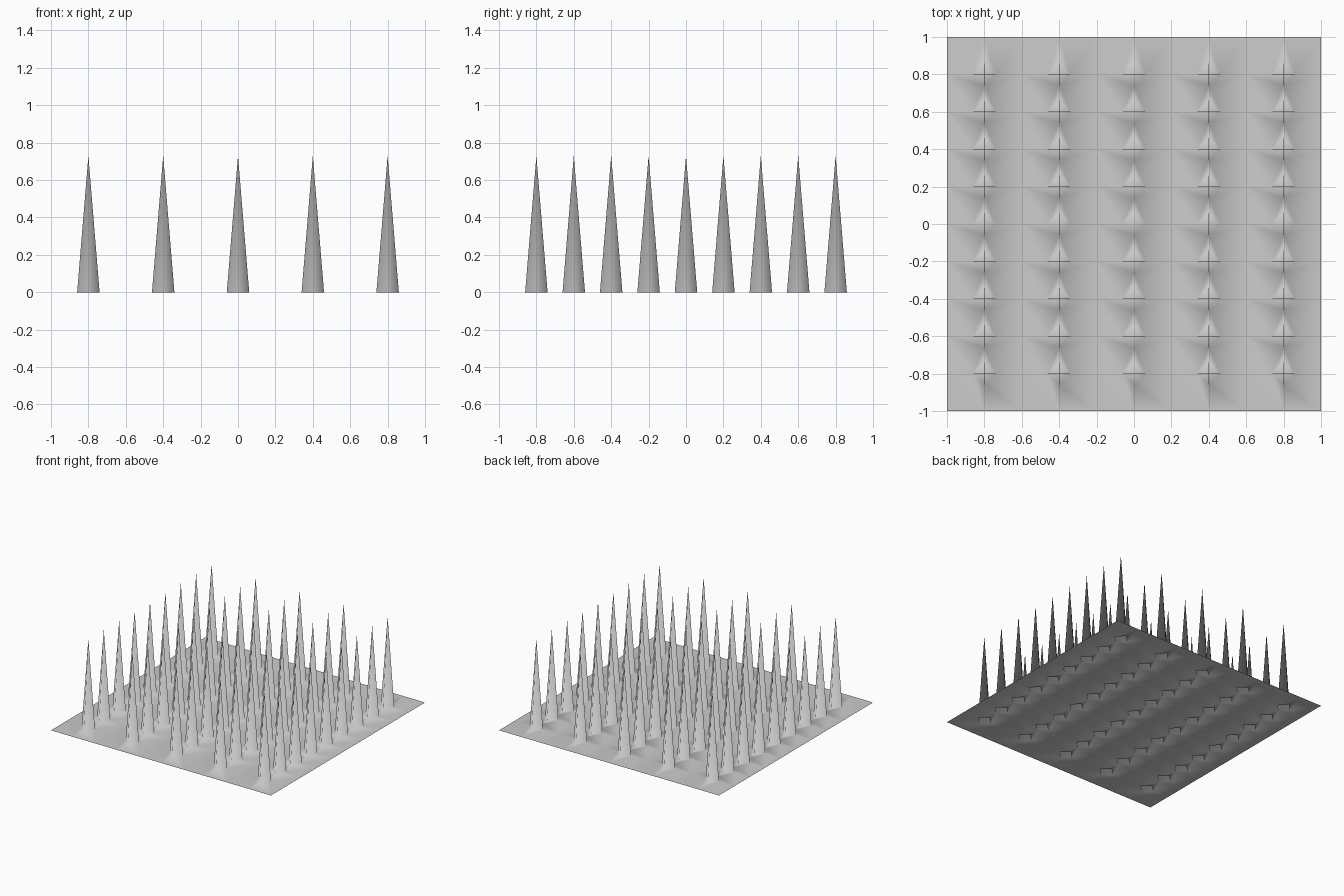
import bpy
import bmesh

cube = bpy.data.objects.get("Cube")
if cube:
    bpy.data.objects.remove(cube, do_unlink=True)

SPIKE_RADIUS = 0.06
SPIKE_HEIGHT = 0.73

# Light grey material
grey = bpy.data.materials.new("light_grey")
grey.use_nodes = True
color = (0.6, 0.6, 0.6, 1)
grey.diffuse_color = color
grey.node_tree.nodes["Principled BSDF"].inputs["Base Color"].default_value = color

# Thin sheet, ten squares each way
bm = bmesh.new()
bmesh.ops.create_grid(bm, x_segments=10, y_segments=10, size=1)

# Cut a diamond around each spike position: five columns, nine rows
columns = {-4, -2, 0, 2, 4}
roots = [v for v in bm.verts
         if round(v.co.x * 5) in columns and abs(v.co.y) < 0.9]
bmesh.ops.bevel(bm, geom=roots, offset=SPIKE_RADIUS, offset_type='OFFSET',
                segments=1, profile=0.5, affect='VERTICES')

# Raise each diamond into a hollow four-sided spike
diamonds = [f for f in bm.faces if f.calc_area() < 3 * SPIKE_RADIUS ** 2]
tips = bmesh.ops.poke(bm, faces=diamonds)["verts"]
for tip in tips:
    tip.co.z = SPIKE_HEIGHT

# Smooth shading runs across sheet and spikes
for face in bm.faces:
    face.smooth = True

mesh = bpy.data.meshes.new("spiked_sheet")
bm.to_mesh(mesh)
bm.free()
mesh.materials.append(grey)
sheet = bpy.data.objects.new("spiked_sheet", mesh)
bpy.context.collection.objects.link(sheet)
